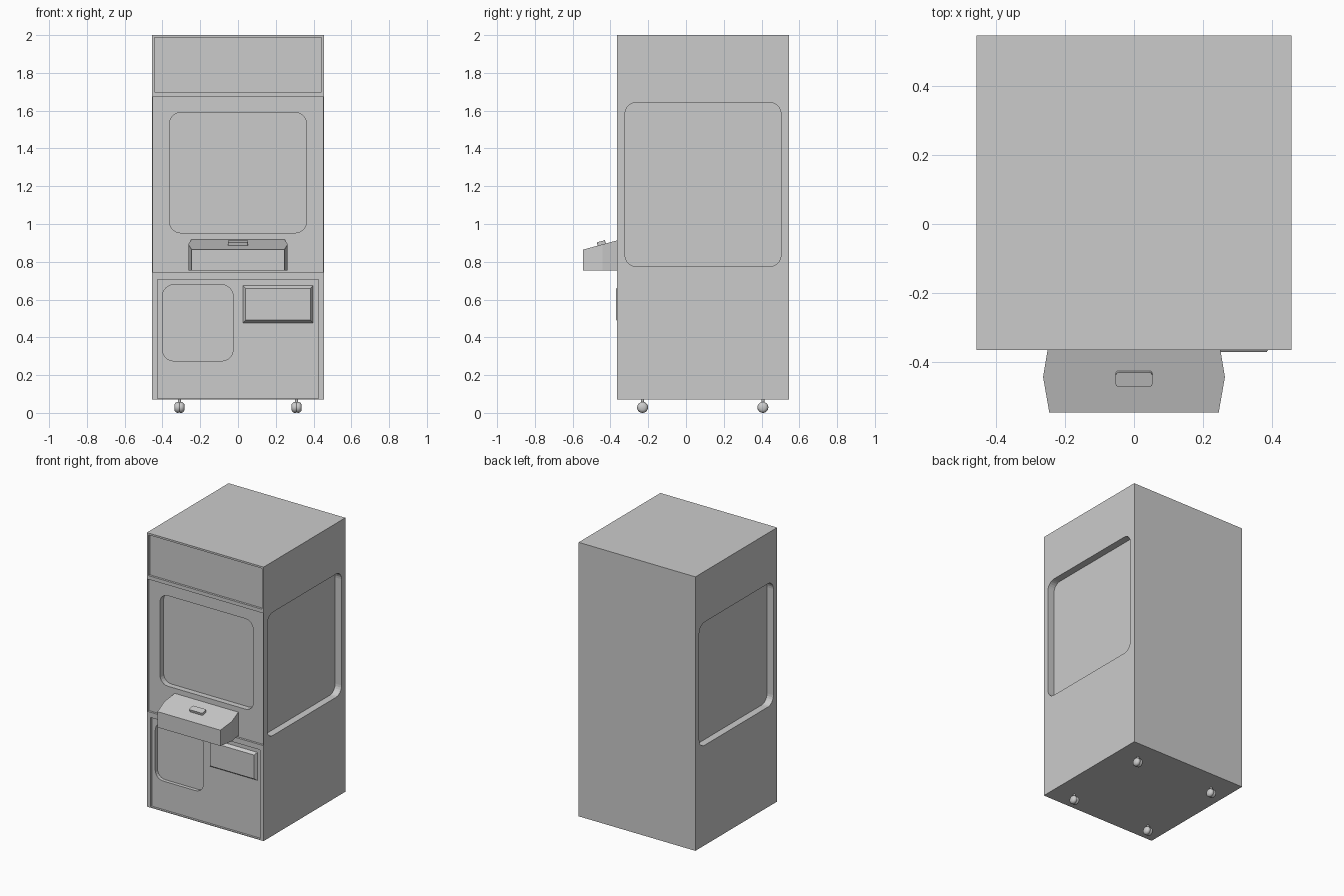
import bpy, bmesh, math
from mathutils import Matrix, Vector

if "Cube" in bpy.data.objects:
    bpy.data.objects.remove(bpy.data.objects["Cube"])

grey = bpy.data.materials.new("plain grey")
grey.use_nodes = True
COLOUR = (0.6, 0.6, 0.6, 1)
grey.diffuse_color = COLOUR
grey.node_tree.nodes["Principled BSDF"].inputs["Base Color"].default_value = COLOUR


def finish(name, bm):
    bmesh.ops.recalc_face_normals(bm, faces=bm.faces)
    mesh = bpy.data.meshes.new(name)
    bm.to_mesh(mesh)
    bm.free()
    mesh.materials.append(grey)
    obj = bpy.data.objects.new(name, mesh)
    bpy.context.collection.objects.link(obj)
    return obj


def box(name, lo, hi):
    bm = bmesh.new()
    bmesh.ops.create_cube(bm, size=1)
    lo, hi = Vector(lo), Vector(hi)
    for v in bm.verts:
        v.co = [(a + b) / 2 + c * (b - a) for a, b, c in zip(lo, hi, v.co)]
    return finish(name, bm)


def round_edges(obj, axis, radius, segments=6):
    """Round only the edges that run along one axis."""
    bm = bmesh.new()
    bm.from_mesh(obj.data)
    edges = [e for e in bm.edges
             if abs((e.verts[0].co - e.verts[1].co).normalized()[axis]) > 0.9]
    bmesh.ops.bevel(bm, geom=edges, offset=radius, segments=segments,
                    profile=0.5, affect='EDGES')
    bm.to_mesh(obj.data)
    bm.free()


def carve(target, cutter):
    mod = target.modifiers.new("recess", 'BOOLEAN')
    mod.operation = 'DIFFERENCE'
    mod.solver = 'EXACT'
    mod.object = cutter
    bpy.context.view_layer.objects.active = target
    bpy.ops.object.modifier_apply(modifier=mod.name)
    bpy.data.objects.remove(cutter)


W, FRONT, BACK = 0.455, -0.365, 0.545
PANEL = FRONT + 0.015

# Cabinet with its recessed panels and windows
cabinet = box("cabinet", (-W, FRONT, 0.07), (W, BACK, 2))
for half, z0, z1 in ((0.442, 1.70, 1.987), (0.449, 0.742, 1.674), (0.427, 0.075, 0.705)):
    carve(cabinet, box("panel_cutter", (-half, -0.5, z0), (half, PANEL, z1)))

for x0, x1, z0, z1, depth in ((-0.363, 0.363, 0.953, 1.59, 0.04),
                              (-0.40, -0.026, 0.275, 0.678, 0.025)):
    cutter = box("front_cutter", (x0, -0.5, z0), (x1, PANEL + depth, z1))
    round_edges(cutter, 1, 0.06)
    carve(cabinet, cutter)

for side in (-1, 1):
    xs = sorted((side * 0.405, side * 0.6))
    cutter = box("side_cutter", (xs[0], -0.323, 0.775), (xs[1], 0.503, 1.643))
    round_edges(cutter, 0, 0.06)
    carve(cabinet, cutter)

# Prize flap: a raised plate with sloping borders
flap = box("prize_flap", (0.024, FRONT - 0.005, 0.473), (0.40, PANEL + 0.005, 0.677))
for v in flap.data.vertices:
    if v.co.y < FRONT:
        v.co.x += 0.016 if v.co.x < 0.2 else -0.016
        v.co.z += 0.018 if v.co.z < 0.6 else -0.018

# Control shelf: a faceted outline under a sloping top
SLOPE = 0.27


def shelf_top(y):
    return 0.913 + (y - FRONT) * SLOPE


outline = [(0.25, PANEL + 0.005), (0.25, FRONT), (0.263, -0.443), (0.245, -0.546)]
outline += [(-x, y) for x, y in reversed(outline)]
bm = bmesh.new()
low = [bm.verts.new((x, y, 0.753)) for x, y in outline]
high = [bm.verts.new((x, y, shelf_top(y))) for x, y in outline]
bm.faces.new(low)
bm.faces.new(high)
for i in range(len(outline)):
    j = (i + 1) % len(outline)
    bm.faces.new((low[i], low[j], high[j], high[i]))
finish("control_shelf", bm)

# Push button lying on the slope
button = box("push_button", (-0.053, -0.022, -0.006), (0.053, 0.022, 0.018))
round_edges(button, 2, 0.009, 3)
button.data.transform(Matrix.Translation((0, -0.446, shelf_top(-0.446)))
                      @ Matrix.Rotation(math.atan(SLOPE), 4, 'X'))

# Twin-wheel casters: two rounded halves and a short stem
PROFILE = [(0.001, 0), (0.001, 0.027), (0.006, 0.029), (0.015, 0.028),
           (0.022, 0.023), (0.027, 0.014), (0.027, 0)]
for row, y in (("front", -0.23), ("back", 0.407)):
    for hand, x in (("right", -0.31), ("left", 0.31)):
        bm = bmesh.new()
        for s in (-1, 1):
            verts = [bm.verts.new((s * a, 0, r)) for a, r in PROFILE]
            edges = [bm.edges.new(pair) for pair in zip(verts, verts[1:])]
            bmesh.ops.spin(bm, geom=verts + edges, cent=(0, 0, 0), axis=(1, 0, 0),
                           angle=math.tau, steps=20)
        bmesh.ops.remove_doubles(bm, verts=bm.verts, dist=0.0001)
        bmesh.ops.create_cone(bm, cap_ends=True, segments=12, radius1=0.008, radius2=0.008,
                              depth=0.035, matrix=Matrix.Translation((0, 0, 0.03)))
        caster = finish(f"{row}_{hand}_caster", bm)
        caster.data.transform(Matrix.Translation((x, y, 0.029)))
        bpy.ops.object.select_all(action='DESELECT')
        caster.select_set(True)
        bpy.context.view_layer.objects.active = caster
        bpy.ops.object.shade_smooth_by_angle(angle=math.radians(35))
